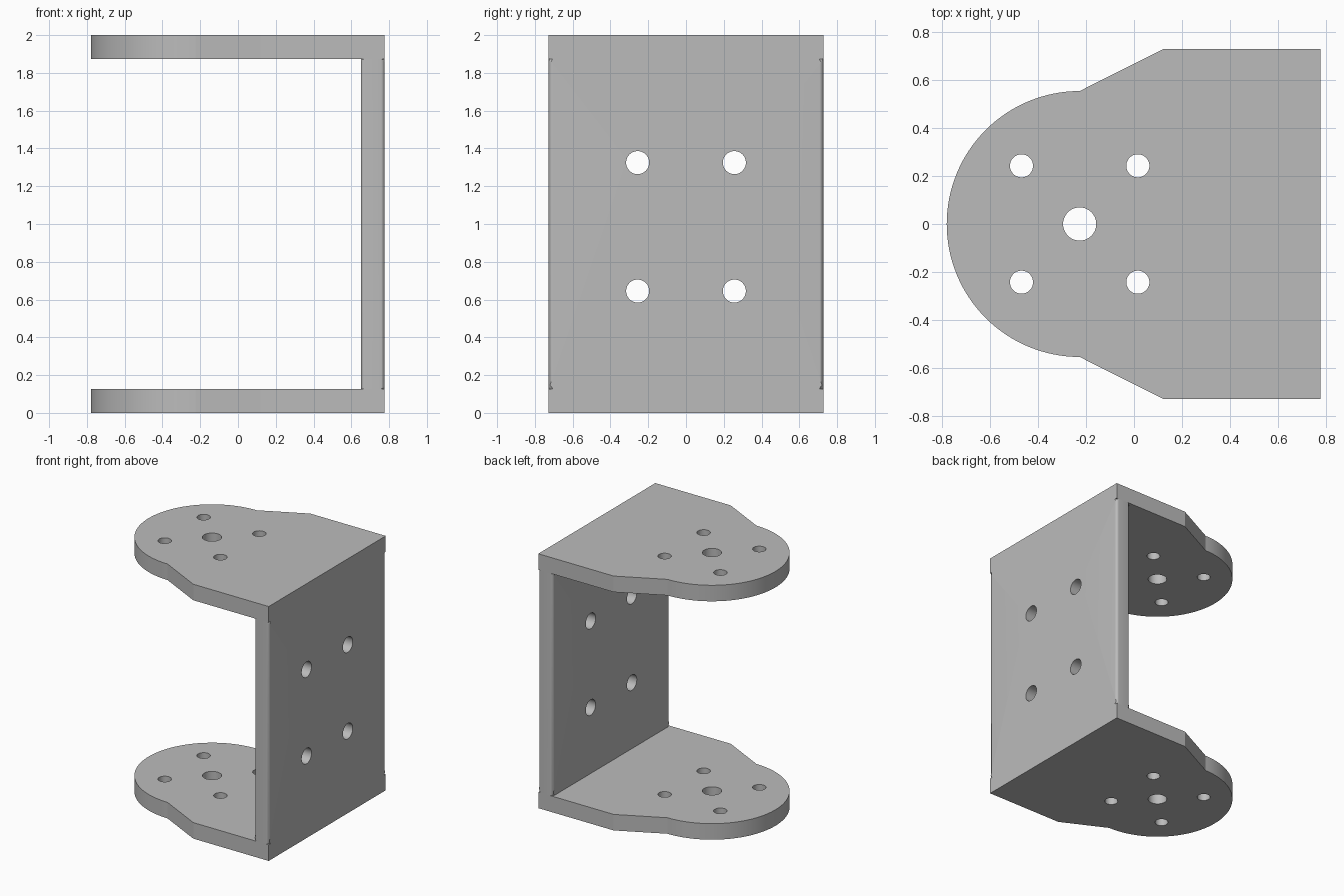
import bpy, bmesh
from math import pi, sin, cos, radians
from mathutils import Matrix

cube = bpy.data.objects.get("Cube")
if cube:
    bpy.data.objects.remove(cube, do_unlink=True)

grey = bpy.data.materials.new("plain grey")
grey.use_nodes = True
colour = (0.5, 0.5, 0.5, 1)
grey.diffuse_color = colour
grey.node_tree.nodes["Principled BSDF"].inputs["Base Color"].default_value = colour

THICK = 0.126
HALF_Y = 0.727
END_X = 0.776


def arc(cx, cy, r, start, end, n):
    return [(cx + r * cos(start + (end - start) * i / n),
             cy + r * sin(start + (end - start) * i / n)) for i in range(n + 1)]


def hole(cx, cy, r):
    return arc(cx, cy, r, 0, 2 * pi, 48)[:-1]


def sheet(name, loops, matrix, fillet=0):
    """Flat outline with holes, thickened evenly about its plane."""
    curve = bpy.data.curves.new(name, "CURVE")
    curve.dimensions = "2D"
    curve.fill_mode = "BOTH"
    curve.extrude = THICK / 2
    for loop in loops:
        spline = curve.splines.new("POLY")
        spline.points.add(len(loop) - 1)
        for point, (x, y) in zip(spline.points, loop):
            point.co = (x, y, 0, 1)
        spline.use_cyclic_u = True
    source = bpy.data.objects.new(name + "_outline", curve)
    bpy.context.collection.objects.link(source)
    bpy.context.view_layer.update()
    depsgraph = bpy.context.evaluated_depsgraph_get()
    mesh = bpy.data.meshes.new_from_object(source.evaluated_get(depsgraph))
    bpy.data.objects.remove(source, do_unlink=True)

    bm = bmesh.new()
    bm.from_mesh(mesh)
    bmesh.ops.remove_doubles(bm, verts=bm.verts, dist=1e-4)
    if fillet:
        # Round the long free edges on both sides
        long_edges = [e for e in bm.edges
                      if all(abs(abs(v.co.x) - HALF_Y) < 1e-3 for v in e.verts)
                      and abs(e.verts[0].co.z - e.verts[1].co.z) < 1e-4
                      and e.calc_length() > 1 and e.verts[0].co.x * e.verts[1].co.x > 0]
        bmesh.ops.bevel(bm, geom=long_edges, offset=fillet, segments=6,
                        profile=0.5, affect="EDGES")
    bmesh.ops.transform(bm, matrix=matrix, verts=bm.verts)
    bmesh.ops.recalc_face_normals(bm, faces=bm.faces)
    bm.to_mesh(mesh)
    bm.free()

    mesh.materials.clear()
    mesh.materials.append(grey)
    obj = bpy.data.objects.new(name, mesh)
    bpy.context.collection.objects.link(obj)
    bpy.ops.object.select_all(action="DESELECT")
    obj.select_set(True)
    bpy.context.view_layer.objects.active = obj
    bpy.ops.object.shade_smooth_by_angle(angle=radians(25))
    return obj


# Mounting plates: round nose, flared shoulders, square back
HUB = -0.226
flange = arc(HUB, 0, 0.553, pi / 2, 3 * pi / 2, 64)
flange += [(0.12, -HALF_Y), (END_X, -HALF_Y), (END_X, HALF_Y), (0.12, HALF_Y)]
flange_holes = [hole(HUB, 0, 0.069)]
flange_holes += [hole(HUB + sx * 0.242, sy * 0.242, 0.048)
                 for sx in (-1, 1) for sy in (-1, 1)]
for name, z in (("bottom_plate", THICK / 2), ("top_plate", 2 - THICK / 2)):
    sheet(name, [flange] + flange_holes, Matrix.Translation((0, 0, z)))

# Upright wall joining the plates, drawn flat as (y, z) then stood up
wall_half = 1 - THICK
wall = [(-HALF_Y, -wall_half), (HALF_Y, -wall_half),
        (HALF_Y, wall_half), (-HALF_Y, wall_half)]
wall_holes = [hole(sy * 0.256, -0.015 + sz * 0.34, 0.061)
              for sy in (-1, 1) for sz in (-1, 1)]
stand = (Matrix.Translation((END_X - THICK / 2, 0, 1))
         @ Matrix(((0, 0, 1, 0), (1, 0, 0, 0), (0, 1, 0, 0), (0, 0, 0, 1))))
sheet("upright_wall", [wall] + wall_holes, stand, fillet=0.02)
